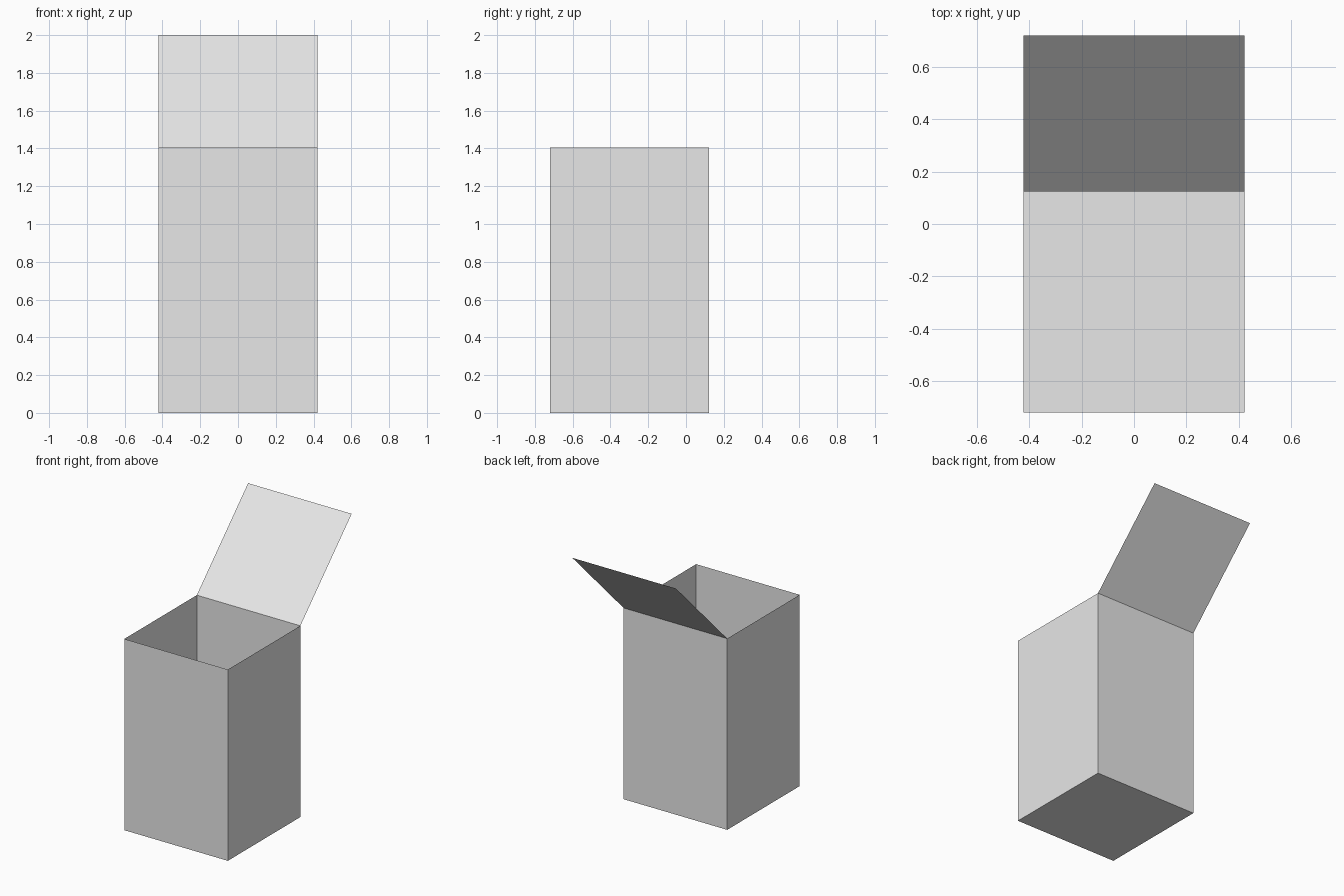
import bpy
import math

if "Cube" in bpy.data.objects:
    bpy.data.objects.remove(bpy.data.objects["Cube"])

W = 0.842            # square side of the box
H = 1.405            # box height
Y0 = -0.719          # front wall
Y1 = Y0 + W          # back wall, where the lid hinges
R = W / 2

grey = bpy.data.materials.new("light grey")
grey.diffuse_color = (0.8, 0.8, 0.8, 1)
grey.use_nodes = True
grey.node_tree.nodes["Principled BSDF"].inputs["Base Color"].default_value = grey.diffuse_color


def sheet_object(name, verts, faces):
    mesh = bpy.data.meshes.new(name)
    mesh.from_pydata(verts, [], faces)
    mesh.materials.append(grey)
    obj = bpy.data.objects.new(name, mesh)
    bpy.context.collection.objects.link(obj)
    return obj


# Open-topped box: floor and four thin walls
corners = [(-R, Y0), (R, Y0), (R, Y1), (-R, Y1)]
verts = [(x, y, z) for z in (0, H) for x, y in corners]
walls = [(i, (i + 1) % 4, (i + 1) % 4 + 4, i + 4) for i in range(4)]
sheet_object("box_body", verts, [(3, 2, 1, 0)] + walls)

# Square lid, swung open past upright on the back edge
d = W * math.sin(math.radians(45))
sheet_object("open_lid",
             [(-R, Y1, H), (R, Y1, H), (R, Y1 + d, H + d), (-R, Y1 + d, H + d)],
             [(0, 1, 2, 3)])
